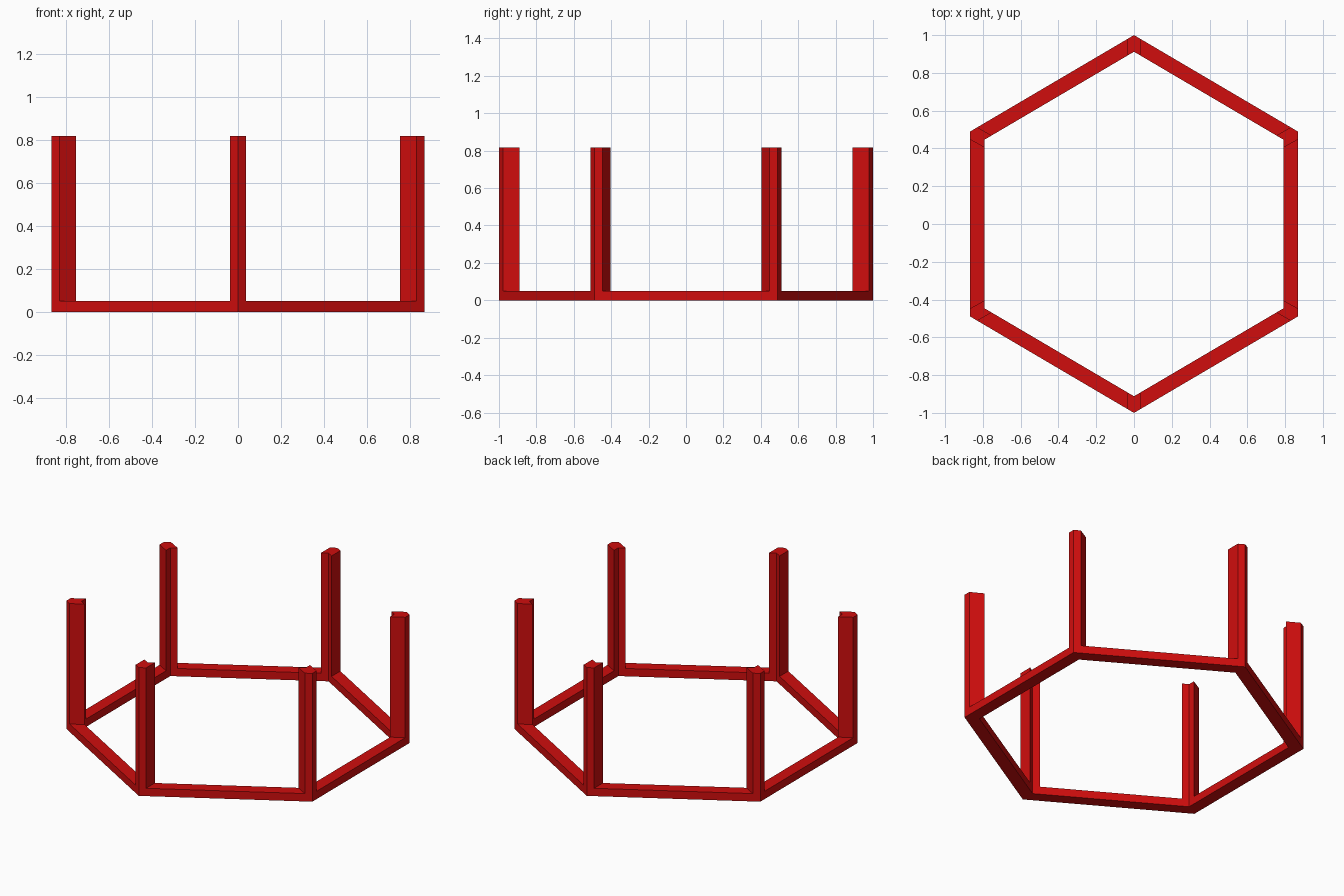
import bpy
import bmesh
from mathutils import Vector

default = bpy.data.objects.get("Cube")
if default:
    bpy.data.objects.remove(default, do_unlink=True)

RING_TOP, POST_TOP = 0.05, 0.818
INNER_SCALE = 0.912   # inner outline relative to the outer one
ARM = 0.043           # how far each post wraps along the ring from its corner

red = bpy.data.materials.new("red")
red.use_nodes = True
red.diffuse_color = (0.63, 0.004, 0.004, 1)
red.node_tree.nodes["Principled BSDF"].inputs["Base Color"].default_value = red.diffuse_color

# Hexagon corners, counter-clockwise from the back
outer = [Vector(p) for p in ((0, 1), (-0.867, 0.49), (-0.867, -0.49),
                             (0, -1), (0.867, -0.49), (0.867, 0.49))]
inner = [p * INNER_SCALE for p in outer]


def extruded_strip(name, outside, inside, bottom, top, closed):
    """Raise a flat strip between two matching outlines into a solid."""
    bm = bmesh.new()
    rows = [[bm.verts.new((p.x, p.y, bottom)) for p in line] for line in (outside, inside)]
    count = len(outside)
    for i in range(count if closed else count - 1):
        j = (i + 1) % count
        bm.faces.new((rows[0][i], rows[0][j], rows[1][j], rows[1][i]))
    raised = bmesh.ops.extrude_face_region(bm, geom=bm.faces[:], use_keep_orig=True)
    moved = [g for g in raised["geom"] if isinstance(g, bmesh.types.BMVert)]
    bmesh.ops.translate(bm, verts=moved, vec=(0, 0, top - bottom))
    bmesh.ops.recalc_face_normals(bm, faces=bm.faces[:])
    mesh = bpy.data.meshes.new(name)
    bm.to_mesh(mesh)
    bm.free()
    mesh.materials.append(red)
    obj = bpy.data.objects.new(name, mesh)
    bpy.context.collection.objects.link(obj)
    return obj


# Hexagonal base ring
extruded_strip("base_ring", outer, inner, 0, RING_TOP, True)

# Chevron posts standing on the ring corners
names = ("back", "back_right", "front_right", "front", "front_left", "back_left")
for i, name in enumerate(names):
    to_prev = (outer[i - 1] - outer[i]).normalized() * ARM
    to_next = (outer[(i + 1) % len(outer)] - outer[i]).normalized() * ARM
    lines = [[c + to_prev, c, c + to_next] for c in (outer[i], inner[i])]
    extruded_strip(name + "_post", *lines, RING_TOP, POST_TOP, False)
